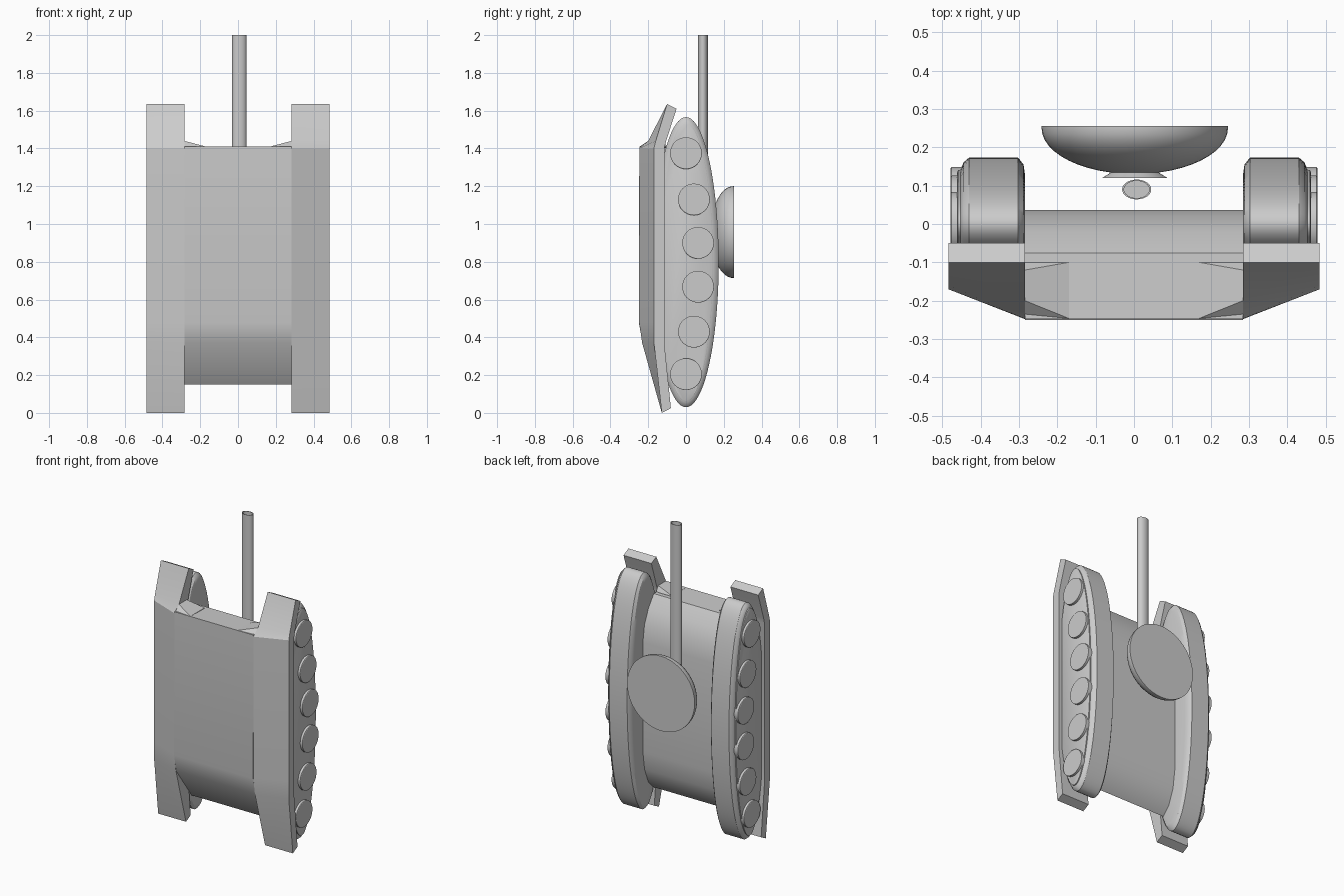
import bpy, bmesh, math
from mathutils import Matrix

cube = bpy.data.objects.get("Cube")
if cube:
    bpy.data.objects.remove(cube, do_unlink=True)

grey = bpy.data.materials.new("plain_grey")
grey.use_nodes = True
colour = (0.6, 0.6, 0.6, 1)
grey.diffuse_color = colour
grey.node_tree.nodes["Principled BSDF"].inputs["Base Color"].default_value = colour


def finish(name, bm, angle=32):
    bmesh.ops.recalc_face_normals(bm, faces=bm.faces)
    mesh = bpy.data.meshes.new(name)
    bm.to_mesh(mesh)
    bm.free()
    obj = bpy.data.objects.new(name, mesh)
    bpy.context.collection.objects.link(obj)
    mesh.materials.append(grey)
    bpy.ops.object.select_all(action='DESELECT')
    obj.select_set(True)
    bpy.context.view_layer.objects.active = obj
    bpy.ops.object.shade_smooth_by_angle(angle=math.radians(angle))
    return obj


def loft(name, rings, angle=32, capped=True):
    """Skin matching closed rings of points and cap both ends."""
    bm = bmesh.new()
    loops = [[bm.verts.new(p) for p in ring] for ring in rings]
    for a, b in zip(loops, loops[1:]):
        for i in range(len(a)):
            j = (i + 1) % len(a)
            bm.faces.new((a[i], a[j], b[j], b[i]))
    if capped:
        bm.faces.new(loops[0])
        bm.faces.new(loops[-1])
    return finish(name, bm, angle)


def oval(x, cy, cz, ry, rz, n):
    return [(x, cy + ry * math.sin(t), cz + rz * math.cos(t))
            for t in (2 * math.pi * i / n for i in range(n))]


def disc(y, cx, cz, r, n=48):
    return [(cx + r * math.cos(t), y, cz + r * math.sin(t))
            for t in (2 * math.pi * i / n for i in range(n))]


# Hull: side profile (y, z) extruded across
profile = [(-.247, 1.41), (-.075, 1.405), (-.02, 1.33), (.02, 1.24), (.037, 1.13),
           (.037, .42), (.02, .3), (-.02, .2), (-.07, .15), (-.23, .37), (-.25, .48)]
loft("hull", [[(x, y, z) for y, z in profile] for x in (-.284, .284)])

# Fender sections: z, inner front y, outer front y, back y, back z shift
sections = [(0, -.128, -.128, -.08, .025), (.37, -.232, -.17, -.115, 0),
            (.48, -.248, -.17, -.115, 0), (1.40, -.247, -.17, -.115, 0),
            (1.44, -.2, -.16, -.105, 0), (1.635, -.1, -.1, -.05, -.025)]
wheels = [(0, 1.375), (.042, 1.13), (.064, .9), (.064, .668), (.042, .43), (0, .205)]
track_steps = [(.284, .045), (.288, .018), (.302, 0), (.43, 0), (.444, .012),
               (.452, .03), (.454, .045)]

for side, s in (("left", 1), ("right", -1)):
    loft(side + "_fender", [[(s * .284, fi, z), (s * .484, fo, z),
                             (s * .484, b, z + dz), (s * .284, b, z + dz)]
                            for z, fi, fo, b, dz in sections])

    # Sloping corner between the hull deck and the fender
    bm = bmesh.new()
    for p in [(.17, -.246, 1.41), (.284, -.2, 1.44), (.284, -.246, 1.4),
              (.284, -.1, 1.41), (.17, -.1, 1.41), (.284, -.12, 1.44), (.17, -.1, 1.39)]:
        bm.verts.new((s * p[0], p[1], p[2]))
    bmesh.ops.convex_hull(bm, input=bm.verts)
    finish(side + "_deck_corner", bm, 20)

    # Track: rounded oval band with a slightly raised side panel
    loft(side + "_track", [oval(s * x, 0, .798, .173 - d, .768 - d, 80)
                           for x, d in track_steps])
    loft(side + "_track_panel", [oval(s * x, 0, .798, .173 - d, .768 - d, 80)
                                 for x, d in ((.44, .03), (.459, .03), (.461, .034))])

    for i, (y, z) in enumerate(wheels):
        loft(f"{side}_wheel_{i + 1}", [oval(s * x, y, z, r, r, 32)
                                       for x, r in ((.44, .084), (.476, .084), (.478, .081))])

# Turret: half ellipsoid closed by a flat disc
dome = []
for i in range(1, 13):
    t = i / 12 * math.pi / 2
    dome.append(disc(.25 - .12 * math.cos(t), .002, .957, .243 * math.sin(t)))
dome.append(disc(.255, .002, .957, .243))
loft("turret", dome)
loft("turret_collar", [disc(.12, .002, .957, .085), disc(.137, .002, .957, .058)])

# Gun barrel: hollow tube with an oval section
barrel = [(.038, .95), (.038, 2), (.033, 2), (.033, 1.85)]
loft("gun_barrel", [[(.007 + r * math.cos(t), .09 + r * .68 * math.sin(t), z)
                     for t in (2 * math.pi * i / 32 for i in range(32))]
                    for r, z in barrel])
